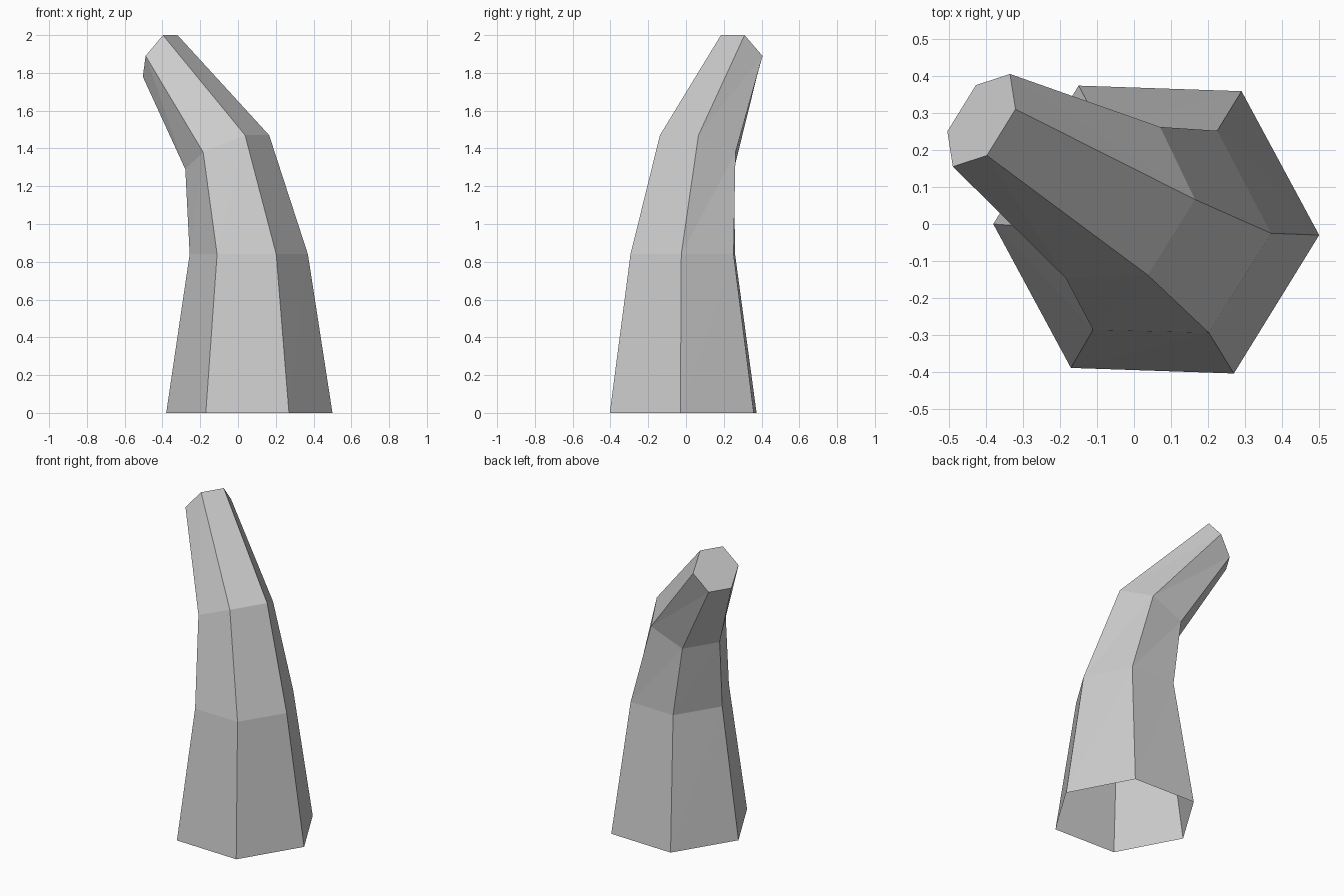
import bpy, bmesh
from math import sin, cos, radians
from mathutils import Vector

if "Cube" in bpy.data.objects:
    bpy.data.objects.remove(bpy.data.objects["Cube"])

SIDES = 6
# Horn cross-sections: centre, and the two half-axes of each hexagon
SECTIONS = [
    ((0.06, -0.015, 0), (0.44, -0.015, 0), (0.012, 0.44, 0)),
    ((0.057, -0.017, 0.84), (0.313, -0.008, 0), (0.013, 0.315, 0)),
    ((-0.057, 0.058, 1.38), (0.222, 0.008, 0.09), (0.019, 0.231, -0.052)),
    ((-0.412, 0.28, 1.89), (0.092, 0.03, 0.11), (0.036, 0.127, -0.0635)),
]


def add_ring(bm, centre, u, v):
    c, u, v = Vector(centre), Vector(u), Vector(v)
    angles = [radians(360 * i / SIDES) for i in range(SIDES)]
    return [bm.verts.new(c + u * cos(a) + v * sin(a)) for a in angles]


# Curved, tapering horn: open at the base, capped at the tip
bm = bmesh.new()
rings = [add_ring(bm, *s) for s in SECTIONS]
for low, high in zip(rings, rings[1:]):
    for i in range(SIDES):
        j = (i + 1) % SIDES
        bm.faces.new((low[i], low[j], high[j]))
        bm.faces.new((low[i], high[j], high[i]))
bm.faces.new(rings[-1])

mesh = bpy.data.meshes.new("horn")
bm.to_mesh(mesh)
bm.free()
horn = bpy.data.objects.new("horn", mesh)
bpy.context.collection.objects.link(horn)
